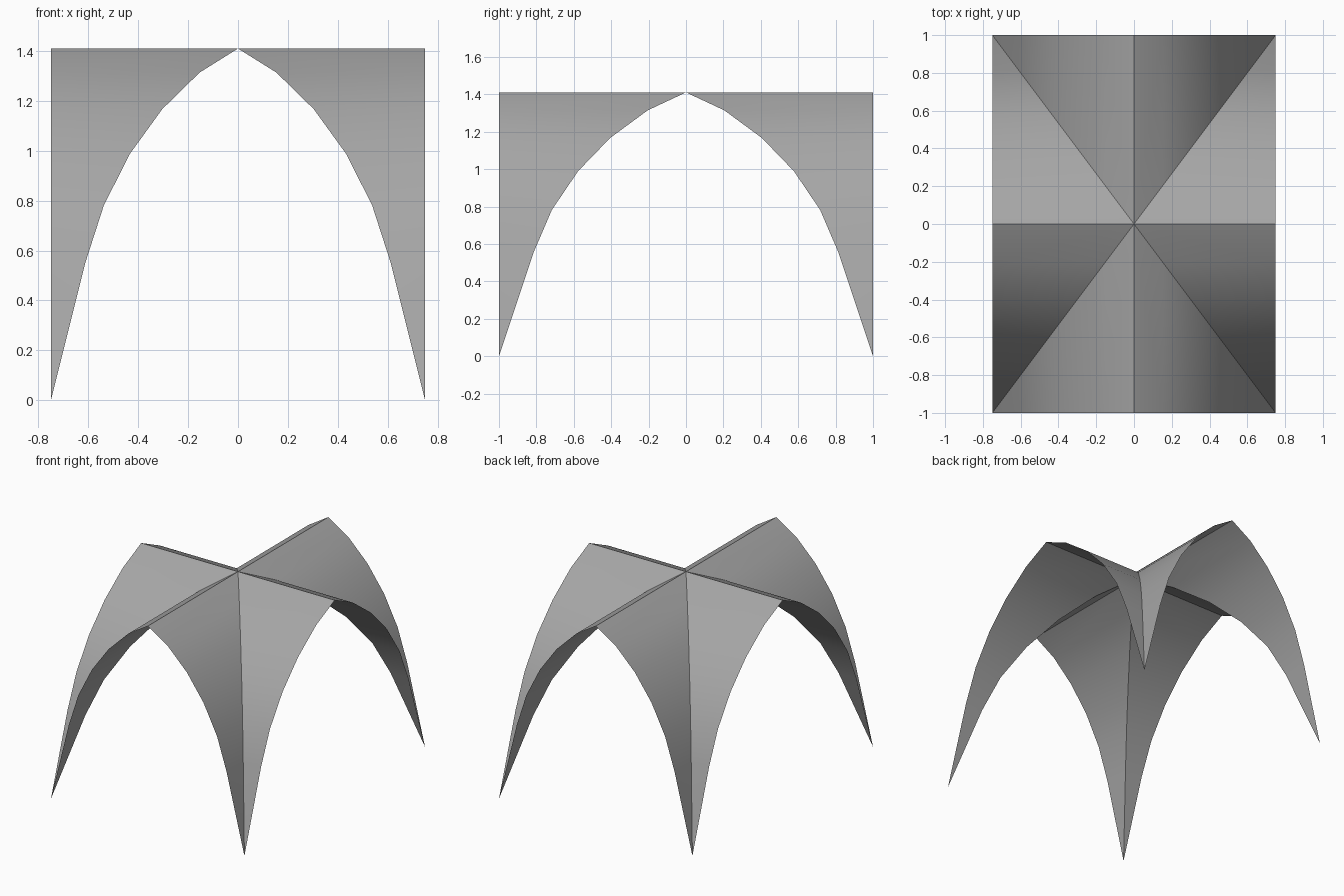
import bpy
import bmesh
from mathutils import Vector

cube = bpy.data.objects.get("Cube")
if cube:
    bpy.data.objects.remove(cube, do_unlink=True)

HALF_X, HALF_Y = 0.75, 1.0

# Pointed arch: (distance from crown as a fraction of the half span, height)
ARCH = [(0, 1.41), (0.205, 1.314), (0.405, 1.167), (0.577, 0.989),
        (0.717, 0.782), (0.816, 0.552), (1, 0)]

stone = bpy.data.materials.new("mid grey")
stone.use_nodes = True
grey = (0.38, 0.38, 0.38, 1)
stone.diffuse_color = grey
stone.node_tree.nodes["Principled BSDF"].inputs["Base Color"].default_value = grey


def add_half_web(bm, sx, sy, along_y):
    """One half of a vault web, from the diagonal groin out to the open arch."""
    def vert(across, along, z):
        u, v = (across, along) if along_y else (along, across)
        return bm.verts.new((sx * u * HALF_X, sy * v * HALF_Y, z))

    for (a, za), (b, zb) in zip(ARCH, ARCH[1:]):
        corners = [vert(a, a, za), vert(a, 1, za), vert(b, 1, zb)]
        if b < 1:
            corners.append(vert(b, b, zb))
        bm.faces.new(corners)


# Four webs meeting on the diagonals, mirrored into every quarter
bm = bmesh.new()
for sx in (-1, 1):
    for sy in (-1, 1):
        for along_y in (True, False):
            add_half_web(bm, sx, sy, along_y)
bmesh.ops.remove_doubles(bm, verts=bm.verts[:], dist=0.0005)

# Outer side of every face points up
bm.normal_update()
bmesh.ops.reverse_faces(bm, faces=[f for f in bm.faces
                                   if f.normal.dot(Vector((0, 0, 1))) < 0])
mesh = bpy.data.meshes.new("groin_vault")
bm.to_mesh(mesh)
bm.free()
mesh.materials.append(stone)

vault = bpy.data.objects.new("groin_vault", mesh)
bpy.context.collection.objects.link(vault)

# Smooth curved webs, crisp ridges and groins
bpy.ops.object.select_all(action='DESELECT')
vault.select_set(True)
bpy.context.view_layer.objects.active = vault
bpy.ops.object.shade_smooth_by_angle(angle=0.42)
